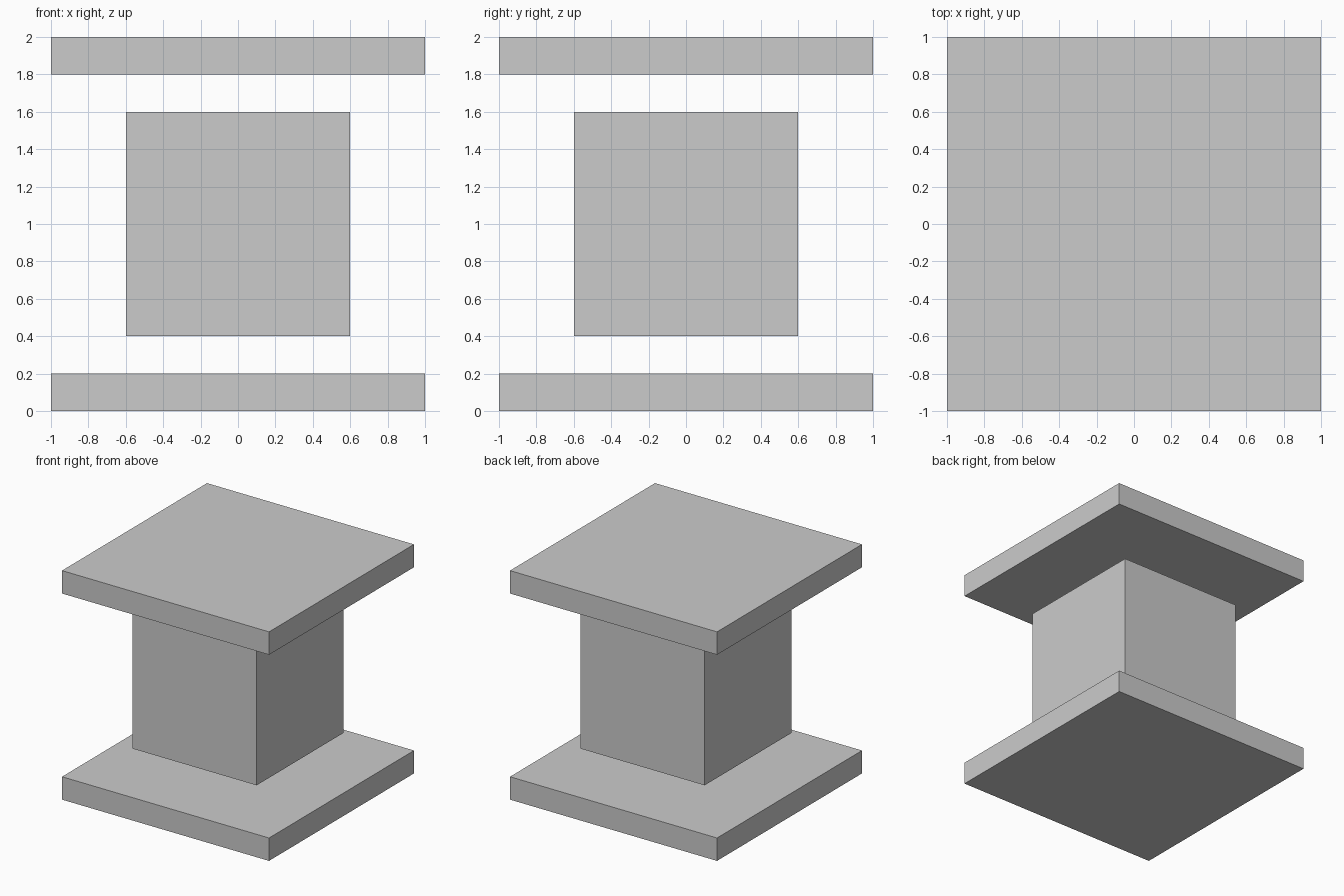
import bpy

if "Cube" in bpy.data.objects:
    bpy.data.objects.remove(bpy.data.objects["Cube"])


def box(name, width, z_low, z_high):
    """Square box centred on the z axis, between two heights."""
    bpy.ops.mesh.primitive_cube_add(size=1, location=(0, 0, (z_low + z_high) / 2))
    obj = bpy.context.object
    obj.name = name
    obj.scale = (width, width, z_high - z_low)
    bpy.ops.object.transform_apply(location=False, rotation=False, scale=True)
    return obj


# Two matching plates with a cube floating between them
box("bottom_plate", 2.0, 0.0, 0.2)
box("floating_core", 1.2, 0.4, 1.6)
box("top_plate", 2.0, 1.8, 2.0)
